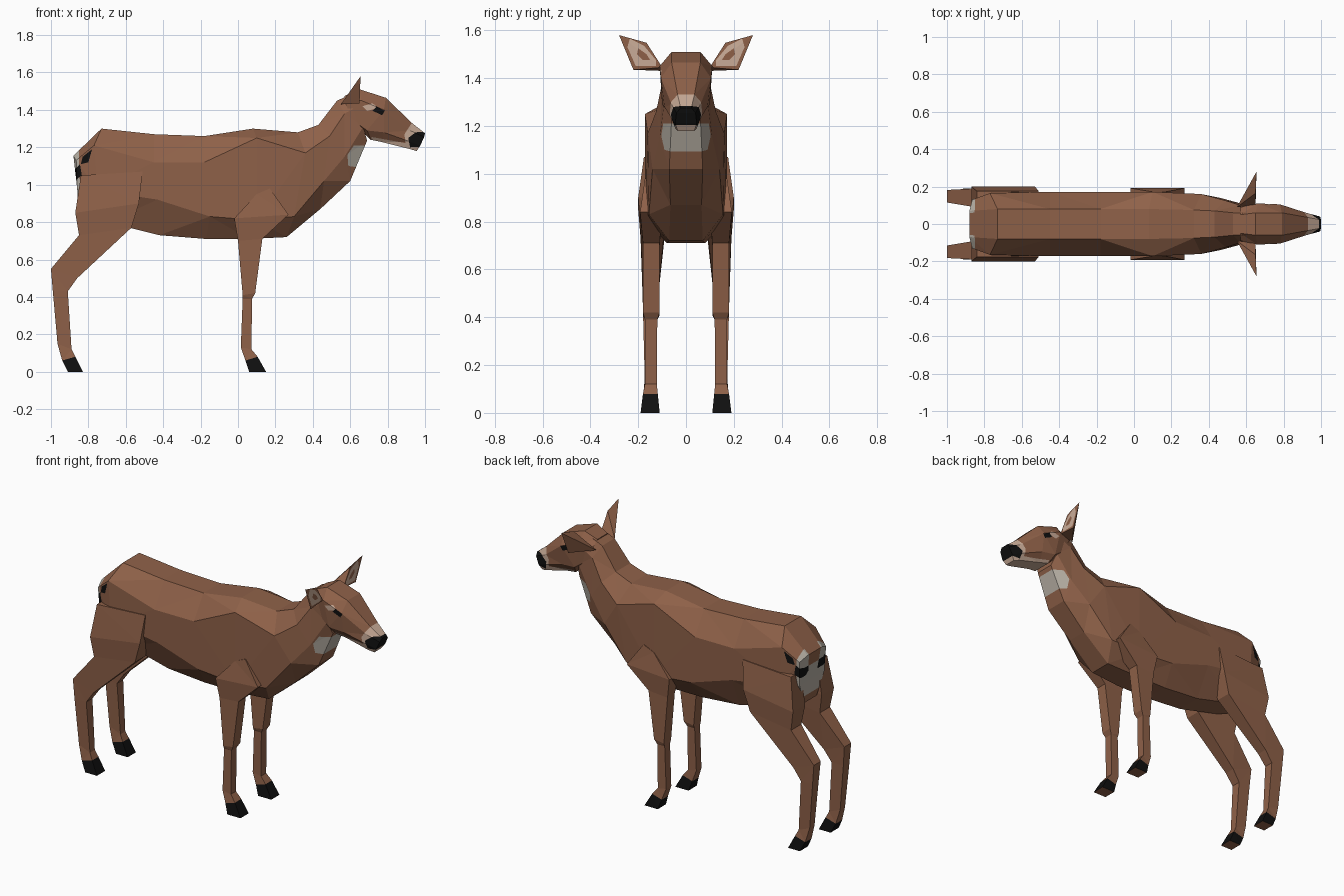
import bpy
import bmesh
from mathutils import Vector

if "Cube" in bpy.data.objects:
    bpy.data.objects.remove(bpy.data.objects["Cube"])


def material(name, rgb):
    m = bpy.data.materials.new(name)
    m.diffuse_color = (*rgb, 1)
    m.use_nodes = True
    m.node_tree.nodes["Principled BSDF"].inputs["Base Color"].default_value = m.diffuse_color
    return m


MATS = [material("brown_coat", (0.275, 0.12, 0.066)),
        material("cream_fur", (0.60, 0.42, 0.32)),
        material("black", (0.005, 0.005, 0.005)),
        material("grey_white_fur", (0.47, 0.43, 0.37))]
BROWN, CREAM, BLACK, GREY = range(4)
SIDE, END = (0, 2), (1, 2)      # projection axes for painting


def loft(rings):
    """Skin closed rings of points and cap both ends."""
    bm = bmesh.new()
    loops = [[bm.verts.new(p) for p in r] for r in rings]
    n = len(loops[0])
    for a, b in zip(loops, loops[1:]):
        for i in range(n):
            bm.faces.new((a[i], a[(i + 1) % n], b[(i + 1) % n], b[i]))
    bm.faces.new(loops[0])
    bm.faces.new(loops[-1])
    bmesh.ops.recalc_face_normals(bm, faces=bm.faces)
    return bm


def symmetric(half):
    """Close a half ring (top to bottom) across y = 0."""
    return half + [(x, -y, z) for x, y, z in reversed(half)]


def paint(bm, poly, axes, mat, test=lambda f: True):
    """Cut a convex outline into the surface and colour the faces inside it."""
    a, b = axes
    n = len(poly)
    lo = [min(p[k] for p in poly) for k in (0, 1)]
    hi = [max(p[k] for p in poly) for k in (0, 1)]
    area = sum(poly[i - 1][0] * poly[i][1] - poly[i][0] * poly[i - 1][1]
               for i in range(n))
    sign = 1 if area > 0 else -1
    planes = []
    for i in range(n):
        p, q = poly[i - 1], poly[i]
        co, no = Vector((0, 0, 0)), Vector((0, 0, 0))
        co[a], co[b] = p
        no[a], no[b] = sign * (q[1] - p[1]), -sign * (q[0] - p[0])
        planes.append((co, no.normalized()))

    def near(f):
        return test(f) and all(
            max(v.co[ax] for v in f.verts) > lo[k] and
            min(v.co[ax] for v in f.verts) < hi[k]
            for k, ax in enumerate(axes))

    for co, no in planes:
        faces = [f for f in bm.faces if near(f)]
        edges = {e for f in faces for e in f.edges}
        verts = {v for f in faces for v in f.verts}
        bmesh.ops.bisect_plane(bm, geom=faces + list(edges) + list(verts),
                               dist=1e-5, plane_co=co, plane_no=no)
    bm.normal_update()
    for f in bm.faces:
        c = f.calc_center_median()
        if test(f) and all((c - co).dot(no) < 1e-5 for co, no in planes):
            f.material_index = mat


def finish(name, bm, mirror=False):
    me = bpy.data.meshes.new(name)
    bm.to_mesh(me)
    bm.free()
    for m in MATS:
        me.materials.append(m)
    ob = bpy.data.objects.new(name, me)
    bpy.context.collection.objects.link(ob)
    if mirror:
        mod = ob.modifiers.new("mirror", 'MIRROR')
        mod.use_axis = (False, True, False)
        mod.use_mirror_merge = False


# Body and neck: each ring is top, upper side, lower side, bottom
body = loft([symmetric(r) for r in (
    [(-.88, .07, 1.155), (-.865, .13, 1.13), (-.86, .12, .98), (-.85, .06, .85)],
    [(-.73, .08, 1.30), (-.77, .165, 1.21), (-.75, .17, .97), (-.70, .08, .80)],
    [(-.45, .08, 1.27), (-.45, .172, 1.12), (-.43, .17, .92), (-.42, .08, .73)],
    [(-.18, .08, 1.26), (-.18, .172, 1.12), (-.15, .17, .83), (-.17, .08, .71)],
    [(.08, .08, 1.30), (.10, .172, 1.25), (.10, .17, .81), (.06, .08, .71)],
    [(.32, .075, 1.28), (.36, .16, 1.17), (.30, .155, .83), (.26, .07, .72)],
    [(.43, .07, 1.32), (.49, .125, 1.26), (.46, .14, 1.02), (.44, .065, .87)],
    [(.53, .06, 1.45), (.57, .10, 1.38), (.57, .11, 1.15), (.60, .07, 1.02)],
    [(.60, .06, 1.48), (.64, .095, 1.42), (.67, .09, 1.31), (.69, .06, 1.235)])])
bmesh.ops.triangulate(body, faces=body.faces)
# Throat patch
paint(body, [(.59, 1.10), (.585, 1.16), (.62, 1.21), (.70, 1.21), (.66, 1.09)],
      SIDE, GREY)
# Rump patch, tail and dark marks


def rear(f):
    return f.calc_center_median().x < -.72


def rump_side(f):
    c = f.calc_center_median()
    return c.x < -.72 and abs(c.y) > .06


paint(body, [(-.90, .86), (-.90, 1.19), (-.83, 1.19), (-.845, 1.0), (-.84, .86)],
      SIDE, GREY, rear)
paint(body, [(-.05, 1.08), (.05, 1.08), (.065, 1.22), (-.065, 1.22)],
      END, BROWN, rear)
paint(body, [(-.875, 1.02), (-.875, 1.08), (-.845, 1.11), (-.835, 1.05)],
      SIDE, BLACK, rump_side)
paint(body, [(-.84, 1.11), (-.83, 1.15), (-.78, 1.19), (-.80, 1.12)],
      SIDE, BLACK, rump_side)
finish("body", body)

# Head, from the back of the skull to the nose
head = loft([symmetric(r) for r in (
    [(.57, .05, 1.475), (.57, .09, 1.44), (.62, .09, 1.34), (.67, .06, 1.28)],
    [(.65, .06, 1.51), (.66, .11, 1.45), (.69, .10, 1.29), (.71, .06, 1.24)],
    [(.79, .06, 1.465), (.78, .105, 1.40), (.78, .09, 1.28), (.77, .05, 1.228)],
    [(.93, .035, 1.33), (.92, .06, 1.29), (.92, .06, 1.23), (.92, .045, 1.19)],
    [(1.0, .022, 1.275), (.995, .04, 1.255), (.975, .045, 1.21), (.955, .035, 1.18)])])
bmesh.ops.triangulate(head, faces=head.faces)
# Muzzle, jaw and nose
paint(head, [(.71, 1.23), (.715, 1.255), (.91, 1.22), (.91, 1.17)], SIDE, CREAM)
paint(head, [(.90, 1.17), (.89, 1.27), (.935, 1.34), (1.01, 1.29), (.98, 1.17)],
      SIDE, CREAM)
paint(head, [(.92, 1.20), (.91, 1.25), (.95, 1.28), (1.01, 1.285), (1.0, 1.205)],
      SIDE, BLACK)
# Eyes with a pale brow
paint(head, [(.665, 1.42), (.69, 1.395), (.75, 1.41), (.72, 1.435)], SIDE, CREAM)
paint(head, [(.72, 1.395), (.77, 1.372), (.785, 1.395), (.74, 1.418)], SIDE, BLACK)
finish("head", head)

# Ears: flat front with a single ridge point behind
ear = bmesh.new()
for p in ((.65, .10, 1.445), (.65, .115, 1.47), (.65, .165, 1.548),
          (.655, .28, 1.58), (.65, .22, 1.435), (.55, .09, 1.43)):
    ear.verts.new(p)
bmesh.ops.convex_hull(ear, input=ear.verts)
bmesh.ops.recalc_face_normals(ear, faces=ear.faces)


def ear_front(f):
    return f.normal.x > .8


paint(ear, [(.125, 1.45), (.125, 1.475), (.175, 1.535), (.235, 1.565), (.245, 1.53),
            (.21, 1.45)], END, CREAM, ear_front)
paint(ear, [(.15, 1.475), (.165, 1.50), (.20, 1.525), (.205, 1.50), (.18, 1.475)],
      END, BROWN, ear_front)
finish("ears", ear, mirror=True)


# Legs: each row is back x, z, front x, z, inner y, outer y
def legs(name, rows):
    bm = loft([[(xb, yi, zb), (xf, yi, zf), (xf, yo, zf), (xb, yo, zb)]
               for xb, zb, xf, zf, yi, yo in rows])
    for f in bm.faces:      # hooves, with plain soles
        c = f.calc_center_median()
        if .01 < c.z < .06:
            f.material_index = BLACK
    bmesh.ops.triangulate(bm, faces=bm.faces)
    finish(name, bm, mirror=True)


legs("hind_legs", [
    (-.84, 1.05, -.51, 1.07, .08, .176), (-.87, .85, -.53, .90, .08, .20),
    (-.85, .73, -.57, .77, .09, .19), (-1.0, .55, -.86, .50, .115, .182),
    (-.99, .43, -.91, .43, .12, .18), (-.965, .15, -.89, .12, .125, .172),
    (-.94, .06, -.87, .08, .118, .18), (-.91, 0, -.83, 0, .11, .19)])
legs("front_legs", [
    (.10, .95, .17, .98, .10, .172), (-.02, .82, .27, .84, .10, .192),
    (0, .70, .13, .71, .11, .18), (.025, .41, .092, .42, .11, .18),
    (.025, .39, .075, .39, .12, .172), (.015, .13, .072, .12, .122, .172),
    (.04, .06, .105, .08, .118, .18), (.06, 0, .15, 0, .11, .19)])
